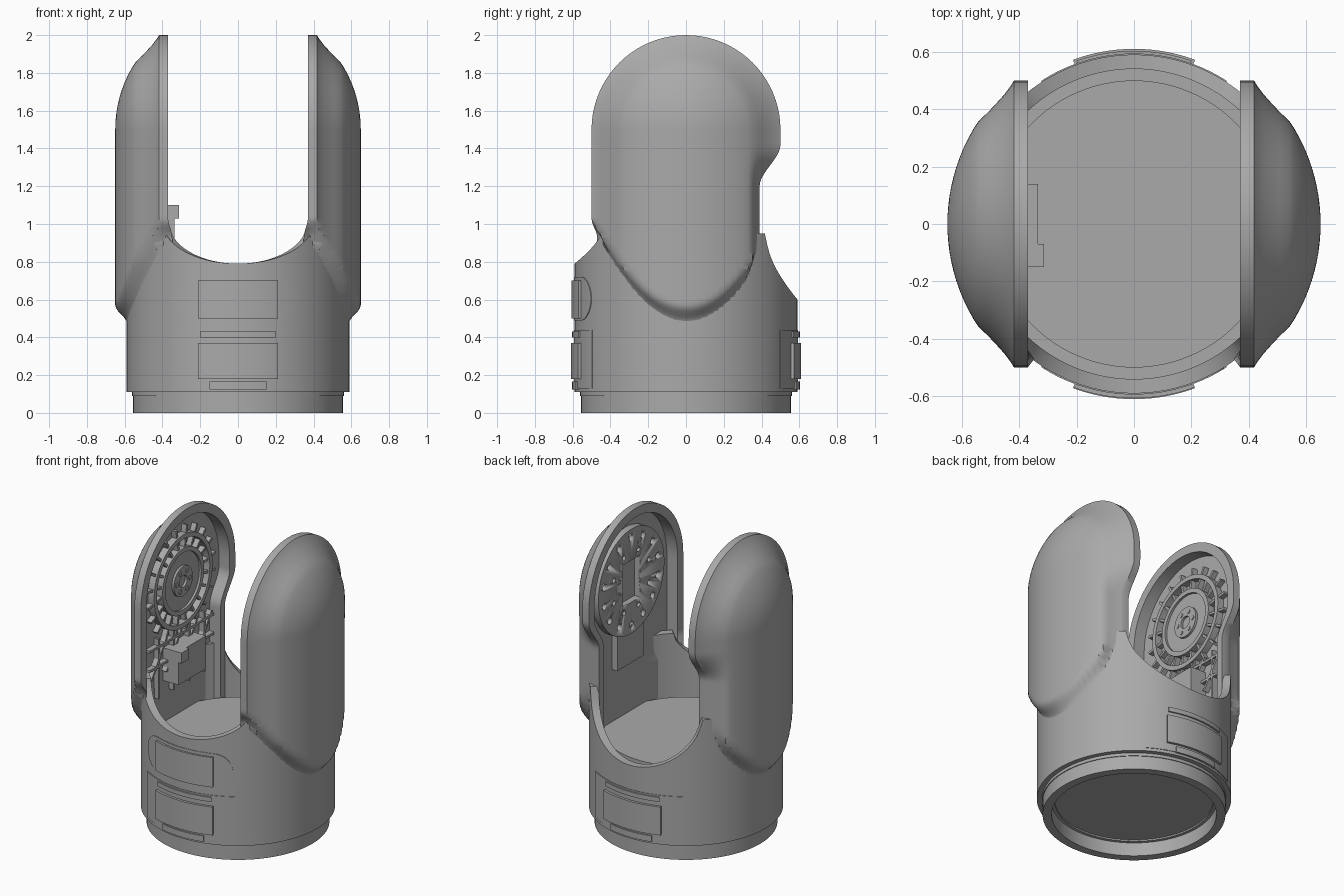
import bpy, bmesh, math
from math import sin, cos, pi, sqrt, radians

cube = bpy.data.objects.get("Cube")
if cube:
    bpy.data.objects.remove(cube)

grey = bpy.data.materials.new("plain grey")
grey.use_nodes = True
grey.diffuse_color = (0.4, 0.4, 0.4, 1)
grey.node_tree.nodes["Principled BSDF"].inputs["Base Color"].default_value = (0.4, 0.4, 0.4, 1)


def finish(name, bm):
    bmesh.ops.remove_doubles(bm, verts=bm.verts, dist=0.0005)
    bmesh.ops.recalc_face_normals(bm, faces=bm.faces)
    mesh = bpy.data.meshes.new(name)
    bm.to_mesh(mesh)
    bm.free()
    mesh.materials.append(grey)
    ob = bpy.data.objects.new(name, mesh)
    bpy.context.collection.objects.link(ob)
    bpy.ops.object.select_all(action='DESELECT')
    ob.select_set(True)
    bpy.context.view_layer.objects.active = ob
    bpy.ops.object.shade_smooth_by_angle(angle=radians(35))
    return ob


def loft(name, rows, loop_rows=False, loop_cols=False, cap=False):
    """Skin a list of equally long point rows."""
    bm = bmesh.new()
    grid = [[bm.verts.new(p) for p in row] for row in rows]
    n, m = len(grid), len(grid[0])
    for i in range(n if loop_rows else n - 1):
        for j in range(m if loop_cols else m - 1):
            a, b = grid[i], grid[(i + 1) % n]
            k = (j + 1) % m
            bm.faces.new((a[j], a[k], b[k], b[j]))
    if cap:
        bm.faces.new(grid[0])
        bm.faces.new(grid[-1])
    return finish(name, bm)


def wall(name, angles, r_in, r_out, bottom, top, closed=False):
    """Curved wall whose lower and upper edges are functions of the angle."""
    rows = []
    for a in angles:
        c, s = cos(a), sin(a)
        rows.append([(r * c, r * s, z) for r, z in (
            (r_in, bottom(a)), (r_out, bottom(a)), (r_out, top(a)), (r_in, top(a)))])
    return loft(name, rows, closed, True, not closed)


def disc(name, x0, x1, r, z=1.5, hole=0.0, seg=48):
    """Disc or ring lying across the x axis, centred over y = 0."""
    rows = [[(x, q * cos(t), z + q * sin(t)) for x, q in ((x0, hole), (x0, r), (x1, r), (x1, hole))]
            for t in (2 * pi * i / seg for i in range(seg))]
    return loft(name, rows, True, hole > 0)


def box(name, x, y, z):
    rows = [[(x[0], b, c), (x[1], b, c), (x[1], b, d), (x[0], b, d)]
            for b, c, d in ((y[0], *z), (y[1], *z))]
    return loft(name, rows, loop_cols=True, cap=True)


def flat(z):
    return lambda a: z


# Lower housing with a low saddle at the back and a higher one at the front
def saddle(a):
    x = abs(cos(a)) * 0.59
    low, width, rise = (0.6, 0.41, 0.35) if sin(a) > 0 else (0.79, 0.4, 0.22)
    return low + rise * (1 - sqrt(max(0, 1 - (x / width) ** 2)))


turn = [2 * pi * i / 192 for i in range(192)]
wall("housing_shell", turn, 0.54, 0.59, flat(0.11), saddle, True)
wall("base_ring", turn, 0.5, 0.555, flat(0.0), flat(0.1), True)
wall("base_collar", turn, 0.48, 0.56, flat(0.09), flat(0.12), True)
core = [[(r * cos(a), r * sin(a), z) for a in turn[::2]]
        for r, z in ((0.5, 0.1), (0.5, 0.6))]
loft("inner_core", core, loop_cols=True, cap=True)


# Raised pads on the housing
def pad(name, middle, half, z0, z1, r, rounded=False):
    w = half / 0.59
    c, h = (z0 + z1) / 2, (z1 - z0) / 2
    n = 32
    angles = [middle + w * -cos(pi * i / n) * 0.999 for i in range(n + 1)]

    def height(a):
        inset = half - abs(a - middle) * 0.59
        return h * sqrt(max(0, 1 - (1 - inset / h) ** 2)) if rounded and inset < h else h
    wall(name, angles, 0.56, r, lambda a: c - height(a), lambda a: c + height(a))


front, back = -pi / 2, pi / 2
pad("front_upper_surround", front, 0.33, 0.49, 0.72, 0.594, True)
pad("front_upper_pad", front, 0.21, 0.5, 0.7, 0.607)
for label, middle in (("front", front), ("back", back)):
    pad(label + "_lower_surround", middle, 0.34, 0.13, 0.44, 0.594)
    pad(label + "_lower_pad", middle, 0.21, 0.18, 0.37, 0.61)
    pad(label + "_lower_lip", middle, 0.15, 0.125, 0.165, 0.603)
    pad(label + "_lower_bar", middle, 0.2, 0.4, 0.43, 0.603)


# Fork arms: half section (radius, x) from the outer crown over the rim to the recess floor
def ease(t):
    t = min(1, max(0, t))
    return t * t * (3 - 2 * t)


crown = [(0.033 * i, sqrt(0.65 ** 2 - (0.033 * i) ** 2)) for i in range(11)]
flare = [(0.36, 0.54), (0.39, 0.508), (0.42, 0.48), (0.45, 0.453), (0.48, 0.43), (0.5, 0.418)]
rim = [(0.5, 0.37), (0.44, 0.37), (0.44, 0.45), (0.22, 0.45), (0, 0.45)]
section = crown + flare + rim


def arm_point(r, x, z, way):
    # the back edge steps inwards below the head
    edge = 0.5 if way < 0 else 0.39 + 0.11 * ease((z - 1.2) / 0.22)
    y = r
    if (r, x) in rim:
        y = r * edge / 0.5
    elif r > 0.35:
        y = 0.35 + (r - 0.35) * (edge - 0.35) / 0.15
    # the rounded foot melts into the housing
    foot = 0.57 + 0.2 * (r / 0.33) ** 2
    size = sqrt(x * x + y * y)
    if size > 0.585:
        k = 1 + (0.585 / size - 1) * ease((foot - z) / 0.1)
        x, y = x * k, y * k
    return x, way * y, z


def arm(name, side):
    levels = [0.45 + 1.05 * i / 60 for i in range(61)]
    rows = [[arm_point(r, x, z, -1) for r, x in section] for z in levels]
    for i in range(1, 40):
        t = pi * i / 40
        rows.append([(x, -r * cos(t), 1.5 + r * sin(t)) for r, x in section])
    rows += [[arm_point(r, x, z, 1) for r, x in section] for z in reversed(levels)]
    loft(name, [[(side * x, y, z) for x, y, z in row] for row in rows])


arm("left_arm", 1)
arm("right_arm", -1)

# Right arm interior: bearing rings, spokes, lattice ribs and bracket
disc("bearing_outer_ring", -0.46, -0.405, 0.31, hole=0.28)
disc("bearing_plate", -0.46, -0.42, 0.22)
disc("bearing_inner_ring", -0.46, -0.405, 0.22, hole=0.19)
disc("bearing_hub", -0.46, -0.405, 0.1, hole=0.04)


def rib(name, y0, z0, y1, z1, t=0.008):
    d = math.hypot(y1 - y0, z1 - z0)
    ny, nz = (z0 - z1) / d * t, (y1 - y0) / d * t
    rows = [[(x, y0 + ny, z0 + nz), (x, y1 + ny, z1 + nz), (x, y1 - ny, z1 - nz), (x, y0 - ny, z0 - nz)]
            for x in (-0.46, -0.415)]
    loft(name, rows, loop_cols=True, cap=True)


for i in range(20):
    t = 2 * pi * (i + 0.5) / 20
    rib("bearing_spoke", 0.21 * cos(t), 1.5 + 0.21 * sin(t), 0.36 * cos(t), 1.5 + 0.36 * sin(t))
for i in range(6):
    t = 2 * pi * i / 6
    disc("hub_bolt", -0.46, -0.4, 0.014, 1.5, seg=12).location = (0, 0.07 * cos(t), 0.07 * sin(t))
for y in (-0.24, -0.08, 0.08, 0.24):
    rib("upright_rib", y, 0.8, y, 1.2)
    rib("slanted_rib", y - 0.08, 0.95, y + 0.08, 1.18)
for z in (1.02, 1.15):
    rib("cross_rib", -0.34, z, 0.34, z)
box("bracket_body", (-0.46, -0.335), (-0.15, 0.14), (0.88, 1.1))
box("bracket_tab", (-0.34, -0.313), (-0.15, -0.07), (1.03, 1.1))

# Left arm interior: perforated cover disc with a window and a tongue
cover = disc("cover_disc", 0.405, 0.46, 0.35)
window = box("window_cutter", (0.38, 0.445), (-0.09, 0.09), (1.36, 1.64))
cutters = [window]
for count, radius, size in ((14, 0.29, 0.022), (8, 0.2, 0.016)):
    for i in range(count):
        t = 2 * pi * (i + 0.5) / count
        hole = disc("hole_cutter", 0.38, 0.44, size, 1.5, seg=12)
        hole.location = (0, radius * cos(t), radius * sin(t))
        cutters.append(hole)
for cutter in cutters:
    cutter.hide_render = True
    cutter.hide_set(True)
    cut = cover.modifiers.new("cut", 'BOOLEAN')
    cut.operation = 'DIFFERENCE'
    cut.object = cutter
    cut.solver = 'EXACT'
box("cover_tongue", (0.41, 0.46), (-0.14, 0.14), (0.95, 1.2))
